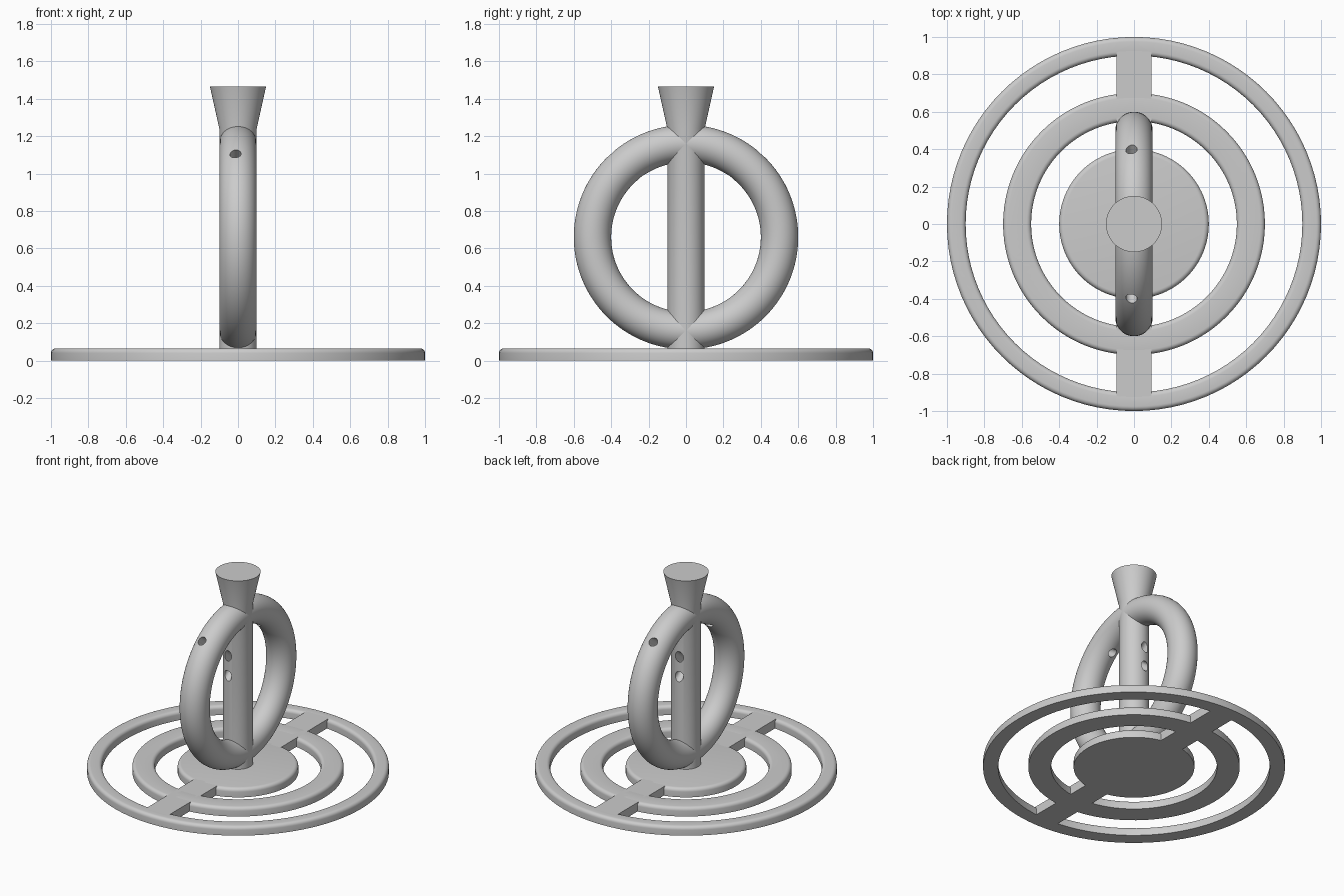
import bpy
import math
from mathutils import Vector

if "Cube" in bpy.data.objects:
    bpy.data.objects.remove(bpy.data.objects["Cube"], do_unlink=True)

grey = bpy.data.materials.new("light_grey")
grey.use_nodes = True
grey.diffuse_color = (0.6, 0.6, 0.6, 1)
grey.node_tree.nodes["Principled BSDF"].inputs["Base Color"].default_value = (0.6, 0.6, 0.6, 1)

BASE = 0.065      # base plate thickness
HUB = 0.66        # height of the upright ring's centre
TUBE = 0.1        # radius of ring tube and column
FILLET = 0.025    # rounding of the plate's upper edges


def finish(obj, name):
    """Name, colour and smooth a part."""
    obj.name = name
    obj.data.materials.clear()
    obj.data.materials.append(grey)
    bpy.ops.object.select_all(action='DESELECT')
    obj.select_set(True)
    bpy.context.view_layer.objects.active = obj
    bpy.ops.object.shade_smooth_by_angle(angle=math.radians(35))
    return obj


def lathe(name, profile, closed=False, segments=96):
    """Spin an (r, z) profile around the z axis; r = 0 ends become poles."""
    verts, rows = [], []
    for r, z in profile:
        count = segments if r > 0 else 1
        rows.append([len(verts) + i % count for i in range(segments)])
        for i in range(count):
            a = math.tau * i / segments
            verts.append((r * math.cos(a), r * math.sin(a), z))
    pairs = list(zip(rows, rows[1:])) + ([(rows[-1], rows[0])] if closed else [])
    faces = []
    for low, high in pairs:
        for i in range(segments):
            j = (i + 1) % segments
            quad = [low[i], low[j], high[j], high[i]]
            faces.append(list(dict.fromkeys(quad)))
    mesh = bpy.data.meshes.new(name)
    mesh.from_pydata(verts, [], faces)
    obj = bpy.data.objects.new(name, mesh)
    bpy.context.collection.objects.link(obj)
    return finish(obj, name)


def rounded(r, side):
    """Quarter-round upper edge at radius r; side +1 outer, -1 inner."""
    steps = [math.pi / 2 * i / 5 for i in range(6)]
    arc = [(r - side * FILLET * (1 - math.cos(a)),
            BASE - FILLET * (1 - math.sin(a))) for a in steps]
    return arc if side > 0 else arc[::-1]


# Flat base: disc and two rings
lathe("base_disc", [(0, 0), (0.4, 0)] + rounded(0.4, 1) + [(0, BASE)])
for name, inner, outer in (("middle_ring", 0.55, 0.7), ("outer_ring", 0.9, 1.0)):
    lathe(name, [(inner, 0), (outer, 0)] + rounded(outer, 1) + rounded(inner, -1), closed=True)

# Bars joining the disc and rings
for name, side in (("front_bar", -1), ("back_bar", 1)):
    bpy.ops.mesh.primitive_cube_add(size=1, location=(0, side * 0.65, BASE / 2))
    bar = bpy.context.object
    bar.scale = (0.185, 0.58, BASE)
    bpy.ops.object.transform_apply(location=False, rotation=False, scale=True)
    finish(bar, name)

# Central column with flared top
column = lathe("column", [(0, 0.02), (TUBE, 0.02), (TUBE, 1.24), (0.15, 1.465), (0, 1.465)])

# Upright ring
bpy.ops.mesh.primitive_torus_add(major_radius=0.5, minor_radius=TUBE, major_segments=128,
                                 minor_segments=48, location=(0, 0, HUB),
                                 rotation=(0, math.pi / 2, 0))
ring = finish(bpy.context.object, "upright_ring")

# Two slanted holes drilled through ring and column, crossing in the middle
for side in (-1, 1):
    start = Vector((-0.013, side * 0.6, 1.254))
    end = Vector((-0.013, -side * 0.2, 0.662))
    bpy.ops.mesh.primitive_cylinder_add(vertices=32, radius=0.03, depth=(start - end).length,
                                        location=(start + end) / 2)
    drill = bpy.context.object
    drill.rotation_euler = (start - end).to_track_quat('Z', 'Y').to_euler()
    drill.hide_render = True
    for part in (ring, column):
        cut = part.modifiers.new("drilled_hole", 'BOOLEAN')
        cut.operation = 'DIFFERENCE'
        cut.solver = 'EXACT'
        cut.object = drill
        bpy.context.view_layer.objects.active = part
        bpy.ops.object.modifier_apply(modifier=cut.name)
    bpy.data.objects.remove(drill, do_unlink=True)

for part in (ring, column):
    finish(part, part.name)
